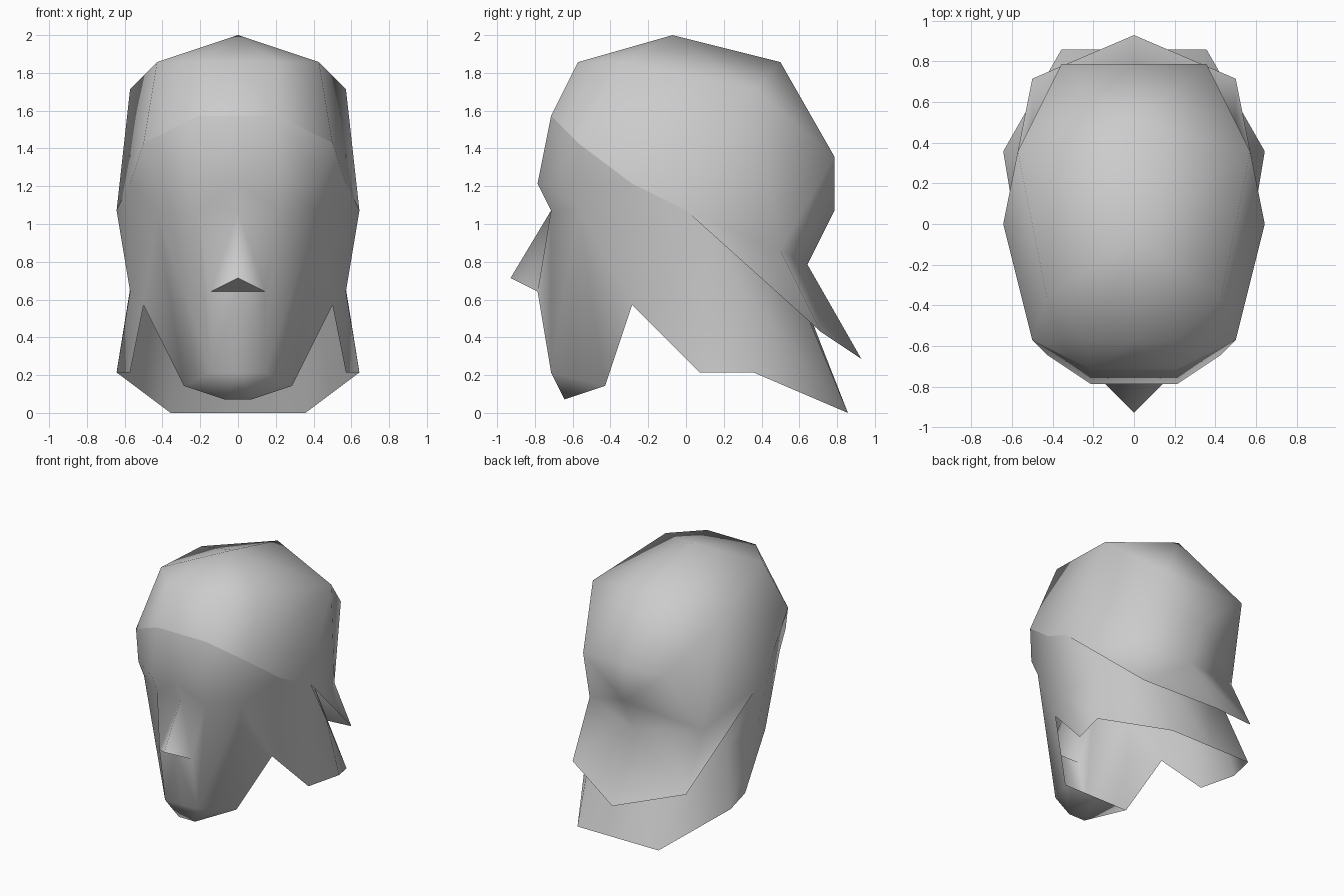
import bpy
import bmesh
from mathutils import Vector

cube = bpy.data.objects.get("Cube")
if cube:
    bpy.data.objects.remove(cube, do_unlink=True)

UNIT = 1 / 14  # modelling grid step

grey = bpy.data.materials.new("plain grey")
grey.use_nodes = True
grey.diffuse_color = (0.6, 0.6, 0.6, 1)
grey.node_tree.nodes["Principled BSDF"].inputs["Base Color"].default_value = grey.diffuse_color


def half_shell(name, points, faces, sharp_faces=()):
    """Build the left half from named points, mirror it and smooth it."""
    bm = bmesh.new()
    for side in (1, -1):
        verts = {}
        for key, (x, y, z) in points.items():
            verts[key] = bm.verts.new(Vector((x * side, y, z)) * UNIT)
        for face in faces:
            bm.faces.new([verts[key] for key in face.split()])
        # Faces with a hard outline
        for face in sharp_faces:
            for edge in bm.faces.new([verts[key] for key in face.split()]).edges:
                edge.smooth = False
    bmesh.ops.remove_doubles(bm, verts=bm.verts, dist=UNIT / 100)
    bmesh.ops.recalc_face_normals(bm, faces=bm.faces)
    # Make sure the open shell faces outwards
    centre = Vector((0, 0, 1))
    outward = sum((f.calc_center_median() - centre).dot(f.normal) * f.calc_area() for f in bm.faces)
    if outward < 0:
        bmesh.ops.reverse_faces(bm, faces=bm.faces)
    for f in bm.faces:
        f.smooth = True
    mesh = bpy.data.meshes.new(name)
    bm.to_mesh(mesh)
    bm.free()
    mesh.materials.append(grey)
    obj = bpy.data.objects.new(name, mesh)
    bpy.context.collection.objects.link(obj)


# Points along the hairline, shared by both shells
hairline = {
    "hair_mid": (0, -10, 22),
    "hair_front": (3, -10, 22),
    "hair_temple": (7, -8, 20),
    "hair_side": (8, -4, 17),
    "hair_ear": (9, 0, 15),
}

# Hair: rounded cap with a pointed flap over the nape
hair = hairline | {
    "crown": (0, -1, 28),
    "top_mid": (0, -8, 26),
    "top_front": (3, -8, 26),
    "top_side": (6, -5, 26),
    "top_rear": (8, 5, 24),
    "top_back": (0, 7, 26),
    "back": (5, 11, 19),
    "back_mid": (0, 11, 19),
    "back_low": (0, 11, 15),
    "nape": (7, 7, 12),
    "nape_mid": (0, 9, 11),
    "flap": (7, 10, 6),
    "flap_tip": (0, 13, 4),
}
half_shell("hair", hair, [
    "crown top_mid top_front",
    "crown top_front top_side",
    "crown top_side top_rear",
    "crown top_rear top_back",
    "top_mid hair_mid hair_front top_front",
    "top_front hair_front hair_temple top_side",
    "top_side hair_temple top_rear",
    "top_rear hair_temple hair_side",
    "top_rear hair_side hair_ear",
    "top_rear hair_ear nape",
    "top_rear nape back",
    "top_rear back top_back",
    "top_back back back_mid",
    "back back_low back_mid",
    "back nape back_low",
    "hair_ear flap nape",
    "back_low nape nape_mid",
    "nape_mid nape flap",
    "nape_mid flap flap_tip",
])

# Face and neck: shell from the hairline down to the jaw and collar
face = hairline | {
    "brow_mid": (0, -11, 17),
    "brow": (3, -11, 17),
    "temple": (6, -9, 17),
    "bridge": (0, -10, 15),
    "eye": (3, -10, 15),
    "eye_side": (6, -8, 15),
    "nose_tip": (0, -13, 10),
    "nose_base": (0, -11, 9),
    "nostril": (2, -11, 9),
    "chin_mid": (0, -10, 3),
    "chin": (2, -10, 3),
    "chin_under_mid": (0, -9, 1),
    "chin_under": (1, -9, 1),
    "jaw_mid": (0, -6, 2),
    "jaw": (4, -6, 2),
    "jaw_corner": (7, -4, 8),
    "ear": (8, -1, 9),
    "neck_side": (8, 4.2, 9.2),
    "collar_front": (8, 1, 3),
    "collar_side": (9, 5, 3),
    "neck_top": (4, 7, 12),
    "neck_top_mid": (0, 7.3, 12),
    "collar_back": (5, 12, 0),
    "collar_back_mid": (0, 12, 0),
}
half_shell("face_and_neck", face, [
    "hair_mid brow_mid brow hair_front",
    "hair_front brow temple hair_temple",
    "hair_temple temple hair_side",
    "brow_mid bridge eye brow",
    "brow eye eye_side temple",
    "temple eye_side hair_side",
    "bridge nostril eye",
    "bridge nose_tip nostril",
    "eye nostril chin",
    "eye chin eye_side",
    "eye_side chin jaw",
    "eye_side jaw jaw_corner",
    "eye_side jaw_corner ear hair_side",
    "hair_side ear hair_ear",
    "nose_base chin_mid chin nostril",
    "chin_mid chin_under_mid chin_under chin",
    "chin chin_under jaw",
    "chin_under chin_under_mid jaw_mid jaw",
    "ear neck_side hair_ear",
    "ear jaw_corner collar_front",
    "ear collar_front collar_side neck_side",
    "hair_ear neck_side neck_top",
    "neck_side collar_side collar_back neck_top",
    "neck_top collar_back collar_back_mid neck_top_mid",
], sharp_faces=["nose_tip nose_base nostril"])
